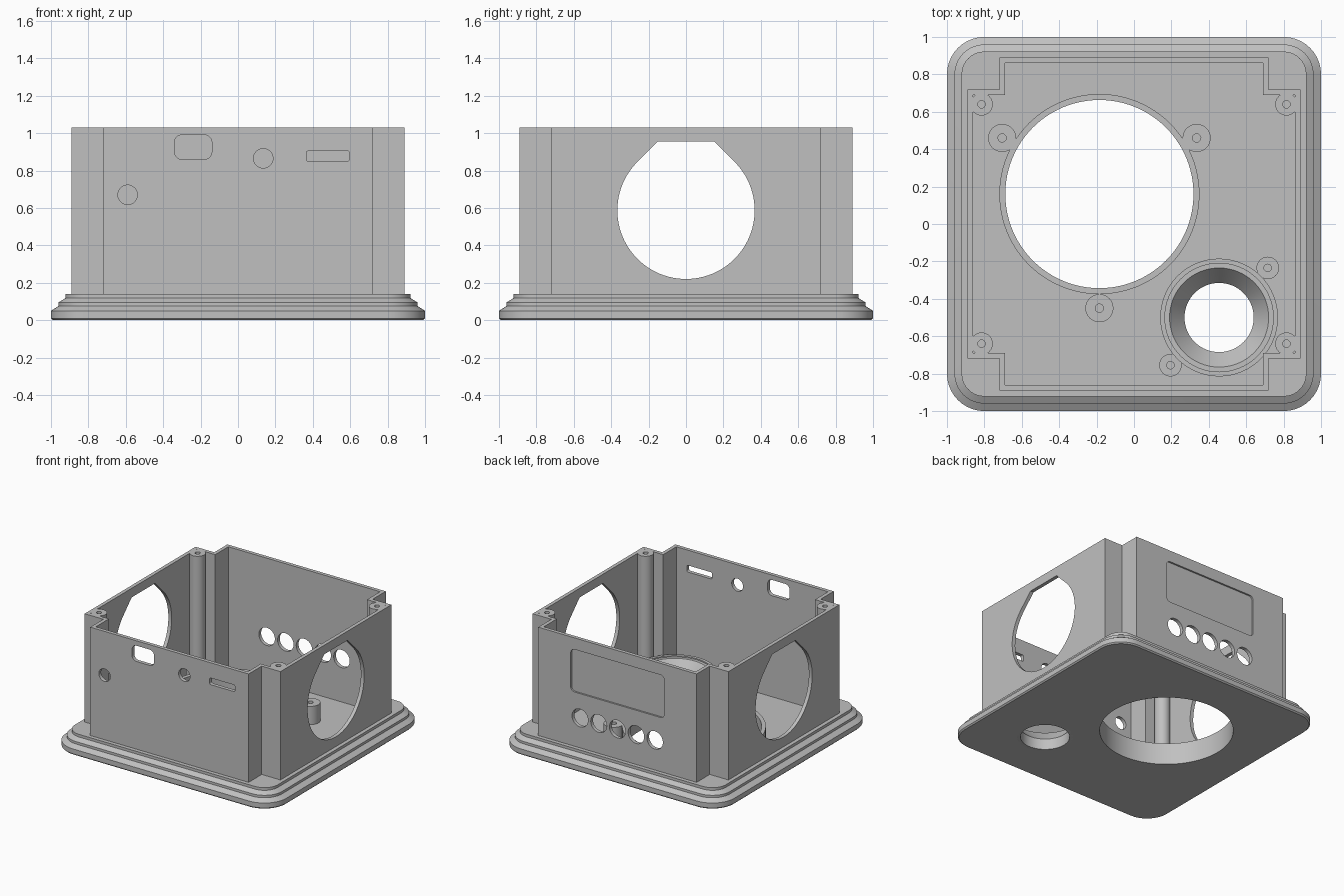
import bpy, bmesh, math
from mathutils import Matrix, Vector

cube = bpy.data.objects.get("Cube")
if cube:
    bpy.data.objects.remove(cube, do_unlink=True)

GREY = (0.53, 0.53, 0.53, 1)
mat = bpy.data.materials.new("light_grey_plastic")
mat.use_nodes = True
mat.diffuse_color = GREY
mat.node_tree.nodes["Principled BSDF"].inputs["Base Color"].default_value = GREY

TOP, FLOOR, COLLAR = 1.03, 0.03, 0.18


def finish(name, bm, loc=(0, 0, 0)):
    bmesh.ops.recalc_face_normals(bm, faces=bm.faces)
    mesh = bpy.data.meshes.new(name)
    bm.to_mesh(mesh)
    bm.free()
    mesh.materials.append(mat)
    ob = bpy.data.objects.new(name, mesh)
    ob.location = loc
    bpy.context.collection.objects.link(ob)
    return ob


def loft(name, rings):
    """Skin a stack of equal-length point rings and cap both ends."""
    bm = bmesh.new()
    rows = [[bm.verts.new(p) for p in ring] for ring in rings]
    n = len(rows[0])
    for a, b in zip(rows, rows[1:]):
        for i in range(n):
            j = (i + 1) % n
            bm.faces.new((a[i], a[j], b[j], b[i]))
    bm.faces.new(rows[0])
    bm.faces.new(rows[-1])
    return finish(name, bm)


def prism(name, outline, axis, lo, hi):
    place = {"x": lambda a, b, h: (h, a, b),
             "y": lambda a, b, h: (a, h, b),
             "z": lambda a, b, h: (a, b, h)}[axis]
    return loft(name, [[place(a, b, h) for a, b in outline] for h in (lo, hi)])


def lathe(name, profile, x, y, steps):
    """Spin a closed or axis-touching (radius, z) profile about the vertical."""
    bm = bmesh.new()
    vs = [bm.verts.new((r, 0, z)) for r, z in profile]
    edges = [bm.edges.new(p) for p in zip(vs, vs[1:])]
    if profile[0][0] > 0:
        edges.append(bm.edges.new((vs[-1], vs[0])))
    bmesh.ops.spin(bm, geom=vs + edges, cent=(0, 0, 0), axis=(0, 0, 1),
                   angle=math.tau, steps=steps)
    bmesh.ops.remove_doubles(bm, verts=bm.verts, dist=1e-5)
    return finish(name, bm, (x, y, 0))


def circle(cx, cy, r, n=48):
    return [(cx + r * math.cos(math.tau * i / n), cy + r * math.sin(math.tau * i / n))
            for i in range(n)]


def rounded(x0, x1, y0, y1, r, n=10):
    pts = []
    corners = ((x1 - r, y1 - r), (x0 + r, y1 - r), (x0 + r, y0 + r), (x1 - r, y0 + r))
    for k, (cx, cy) in enumerate(corners):
        for i in range(n + 1):
            t = math.pi / 2 * (k + i / n)
            pts.append((cx + r * math.cos(t), cy + r * math.sin(t)))
    return pts


def cross(half, notch):
    """Square with its four corners notched out."""
    pts = []
    for k in range(4):
        turn = Matrix.Rotation(k * math.pi / 2, 2)
        pts += [tuple(turn @ Vector(p)) for p in ((half, -notch), (half, notch), (notch, notch))]
    return pts


def combine(target, tool, operation):
    mod = target.modifiers.new("bool", "BOOLEAN")
    mod.operation, mod.solver, mod.object = operation, "EXACT", tool
    bpy.context.view_layer.update()
    graph = bpy.context.evaluated_depsgraph_get()
    mesh = bpy.data.meshes.new_from_object(target.evaluated_get(graph))
    target.modifiers.clear()
    target.data = mesh
    bpy.data.objects.remove(tool, do_unlink=True)


# Stepped base with rounded corners
steps = [(0.99, 0), (1, 0.01), (1, 0.05), (0.96, 0.075), (0.96, 0.095),
         (0.922, 0.118), (0.922, 0.14)]
body = loft("enclosure_shell", [[(a, b, z) for a, b in rounded(-h, h, -h, h, h - 0.8)]
                                for h, z in steps])

# Walls with notched corners, then hollow the inside
combine(body, prism("walls", cross(0.89, 0.72), "z", 0.06, TOP), "UNION")
cutters = [prism("cavity", cross(0.86, 0.69), "z", FLOOR, 1.2)]

# Big side openings: circle with a flat-topped peak
r, cz, flat = 0.367, 0.587, 0.152
side = [(r * math.cos(t), cz + r * math.sin(t))
        for t in (math.radians(135 + 270 * i / 72) for i in range(73))]
side += [(flat, 0.955), (-flat, 0.955)]
for s in (-1, 1):
    cutters.append(prism("side_opening", side, "x", s * 0.8, s * 1.1))

# Front ports
for port in (rounded(-0.34, -0.14, 0.86, 0.99, 0.04), rounded(0.365, 0.595, 0.85, 0.905, 0.012),
             circle(0.135, 0.865, 0.052), circle(-0.59, 0.67, 0.052)):
    cutters.append(prism("port", port, "y", -1.1, -0.8))

# Back label recess and row of round holes
cutters.append(prism("recess", rounded(-0.425, 0.425, 0.585, 0.935, 0.035), "y", 0.876, 1.1))
for i in range(-2, 3):
    cutters.append(prism("round_hole", circle(i * 0.17, 0.385, 0.073), "y", 0.8, 1.1))

# Floor openings
BIG, SMALL = (-0.185, 0.16), (0.455, -0.5)
cutters.append(prism("big_floor_hole", circle(*BIG, 0.51, 96), "z", -0.1, 0.1))
cutters.append(prism("small_floor_hole", circle(*SMALL, 0.2, 64), "z", -0.1, 0.1))
for tool in cutters:
    combine(body, tool, "DIFFERENCE")
parts = [body]

# Collars around the floor openings
parts.append(lathe("large_collar", [(0.503, 0), (0.535, 0), (0.535, COLLAR), (0.503, COLLAR)],
                   *BIG, 96))
parts.append(lathe("funnel_collar", [(0.185, 0), (0.21, 0), (0.315, 0.02), (0.315, 0.2),
                                     (0.29, 0.2), (0.29, 0.19), (0.265, 0.19), (0.185, 0.09)],
                   *SMALL, 64))


def screw_post(name, x, y, radius, hole, top):
    deep = top - 0.13
    profile = [(0, 0.01), (radius, 0.01), (radius, top), (hole, top), (hole, deep), (0, deep)]
    parts.append(lathe(name, profile, x, y, 32))


# Screw bosses and corner posts
for x, y in ((-0.705, 0.46), (0.335, 0.46), (-0.185, -0.45)):
    screw_post("large_boss", x, y, 0.075, 0.022, COLLAR)
for x, y in ((0.715, -0.235), (0.195, -0.755)):
    screw_post("small_boss", x, y, 0.06, 0.02, COLLAR)
for sx in (-1, 1):
    for sy in (-1, 1):
        screw_post("corner_post", sx * 0.815, sy * 0.64, 0.06, 0.02, TOP)

# Smooth the round surfaces, keep edges crisp
for part in parts:
    part.data.shade_smooth()
    part.data.set_sharp_from_angle(angle=math.radians(25))
